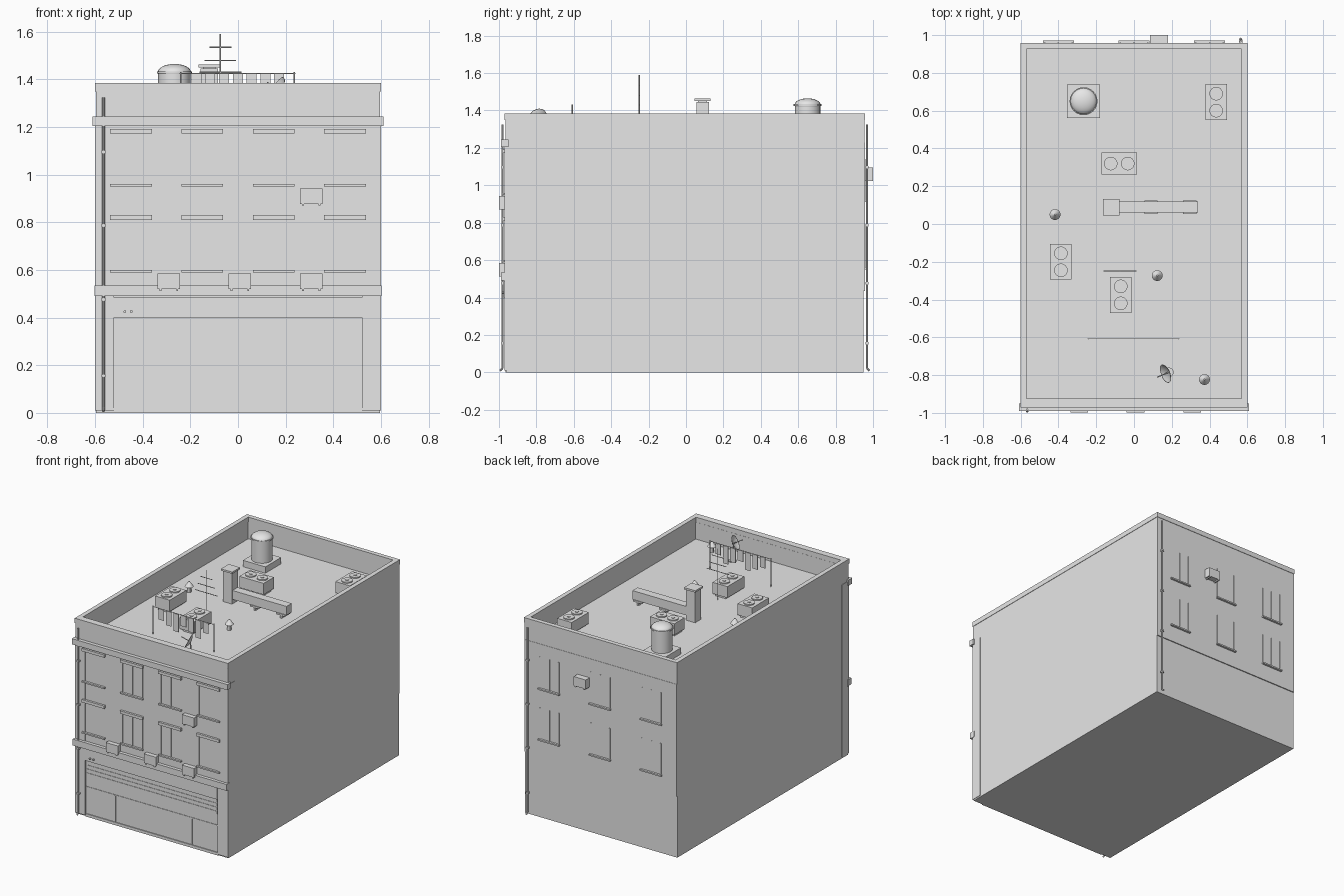
import bpy
import math
from mathutils import Vector

old = bpy.data.objects.get("Cube")
if old:
    bpy.data.objects.remove(old, do_unlink=True)

grey = bpy.data.materials.new("plain grey")
grey.use_nodes = True
grey.diffuse_color = (0.8, 0.8, 0.8, 1)
grey.node_tree.nodes["Principled BSDF"].inputs["Base Color"].default_value = (0.8, 0.8, 0.8, 1)


def finish(name, smooth=False):
    ob = bpy.context.object
    ob.name = name
    ob.data.materials.append(grey)
    if smooth:
        bpy.ops.object.shade_smooth_by_angle()
    return ob


def box(name, x0, x1, y0, y1, z0, z1):
    """Box between opposite corners."""
    bpy.ops.mesh.primitive_cube_add(size=1, location=((x0 + x1) / 2, (y0 + y1) / 2, (z0 + z1) / 2))
    ob = bpy.context.object
    for v in ob.data.vertices:
        v.co = Vector((v.co.x * (x1 - x0), v.co.y * (y1 - y0), v.co.z * (z1 - z0)))
    return finish(name)


def cone(name, x, y, z0, z1, r0, r1, sides=16):
    """Upright cylinder or truncated cone."""
    bpy.ops.mesh.primitive_cone_add(vertices=sides, radius1=r0, radius2=r1, depth=z1 - z0,
                                    location=(x, y, (z0 + z1) / 2))
    return finish(name, True)


def rod(name, a, b, r, sides=8):
    """Round bar between two points."""
    a, b = Vector(a), Vector(b)
    d = b - a
    bpy.ops.mesh.primitive_cylinder_add(vertices=sides, radius=r, depth=d.length, location=(a + b) / 2,
                                        rotation=d.to_track_quat('Z', 'Y').to_euler())
    return finish(name, True)


W, FRONT, BACK, ROOF, TOP = 0.597, -0.96, 0.95, 1.23, 1.385

# Main block, corner strips and rear plaster
box("main_block", -W, W, FRONT, BACK, 0, ROOF)
box("rear_plaster", -W, W, BACK, 0.957, 0.435, ROOF)
for s in (-1, 1):
    xs = sorted((s * 0.52, s * 0.6))
    box("front_pilaster", *xs, -0.97, -0.89, 0.01, ROOF)

# Parapet walls and coping
for name, t, z0, z1, g in (("parapet", 0.027, ROOF, 1.35, 0), ("coping", 0.032, 1.35, TOP, 0.003)):
    w, y0, y1 = W + g, -0.965 - 2 * g, 0.955 + g
    box(name + "_front", -w, w, y0, y0 + t + 0.015, z0, z1)
    box(name + "_back", -w, w, y1 - t, y1, z0, z1)
    box(name + "_left", w - t, w, y0, y1, z0, z1)
    box(name + "_right", -w, -w + t, y0, y1, z0, z1)

# Facade bands
box("upper_facade", -0.52, 0.52, -0.967, FRONT, 0.49, ROOF)
box("cornice", -0.61, 0.61, -0.99, -0.95, 1.205, 1.245)
box("floor_band", -0.603, 0.603, -0.99, -0.95, 0.49, 0.535)


def window(x, z0, z1, half, y, out, lintel):
    """Window surround projecting from a wall in direction out."""
    def part(name, a, b, depth, c, d):
        box(name, a, b, *sorted((y, y + out * depth)), c, d)
    part("window_sill", x - half, x + half, 0.015, z0 - 0.01, z0)
    if lintel:
        part("window_hood", x - half, x + half, 0.015, z1, z1 + 0.02)
    for s in (-1, 1):
        part("window_jamb", x + s * (half - 0.01) - 0.004, x + s * (half - 0.01) + 0.004, 0.004, z0, z1)
    part("window_mullion", x - 0.004, x + 0.004, 0.003, z0, z1)


for x in (-0.45, -0.15, 0.15, 0.45):
    for z0, z1 in ((0.6, 0.81), (0.96, 1.172)):
        window(x, z0, z1, 0.088, -0.967, -1, True)
for x in (-0.4, 0, 0.4):
    for z0 in (0.56, 0.92):
        window(x, z0, z0 + 0.22, 0.083, 0.957, 1, False)


# Wall cooling units with a grille
def wall_unit(x, z, y0, y1):
    box("wall_cooler", x - 0.047, x + 0.047, y0, y1, z, z + 0.065)
    for s in (-1, 1):
        box("cooler_bracket", x + s * 0.035 - 0.004, x + s * 0.035 + 0.004, y0, y1, z - 0.008, z)


for x, z in ((-0.29, 0.52), (0.008, 0.52), (0.308, 0.52), (0.308, 0.878)):
    wall_unit(x, z, -0.999, -0.96)
wall_unit(0.133, 1.03, 0.957, 1.0)

# Shop front: sign panel, roller shutter slats and door frames
box("sign_panel", -0.52, 0.52, -0.975, FRONT, 0.4, 0.485)
for i in range(4):
    z = 0.29 + i * 0.028
    box("shutter_slat", -0.51, 0.51, -0.963, FRONT, z, z + 0.02)
box("shop_step", -0.52, 0.52, -0.966, FRONT, 0, 0.02)
for x in (-0.29, 0.31):
    box("door_frame", x - 0.004, x + 0.004, -0.964, FRONT, 0.02, 0.21)
box("door_rail", -0.515, 0.515, -0.963, FRONT, 0.205, 0.213)
for x in (-0.475, -0.448):
    rod("sign_lamp", (x, -0.97, 0.425), (x, -0.985, 0.425), 0.006)

# Drainpipes
for x, y, out in ((-0.565, -0.981, -1), (0.565, 0.968, 1)):
    rod("drainpipe", (x, y, 0.02), (x, y, 1.325), 0.006)
    rod("drain_spout", (x, y, 0.022), (x, y + out * 0.014, 0.008), 0.006)
    for z in (0.15, 0.47, 0.78, 1.09):
        box("pipe_clip", x - 0.009, x + 0.009, y - 0.009, y + 0.009, z, z + 0.012)

# Rooftop cooling units with two fans each
for x, y, hx, hy in ((0.435, 0.645, 0.057, 0.095), (-0.078, 0.32, 0.095, 0.058),
                     (-0.387, -0.2, 0.057, 0.093), (-0.07, -0.375, 0.058, 0.095)):
    box("roof_cooler", x - hx, x + hx, y - hy, y + hy, 1.245, 1.325)
    for s in (-1, 1):
        ox, oy = (s * 0.045, 0) if hx > hy else (0, s * 0.045)
        cone("fan_ring", x + ox, y + oy, 1.325, 1.333, 0.036, 0.036)
        cone("fan_hub", x + ox, y + oy, 1.333, 1.337, 0.012, 0.012, 8)
        box("cooler_foot", x + ox - 0.04, x + ox + 0.04, y + oy - 0.04, y + oy + 0.04, ROOF, 1.245)

# Water tank with domed lid
tx, ty = -0.267, 0.65
box("tank_base", tx - 0.088, tx + 0.088, ty - 0.088, ty + 0.088, ROOF, 1.275)
cone("water_tank", tx, ty, 1.275, 1.425, 0.068, 0.068, 24)
cone("tank_rim", tx, ty, 1.425, 1.434, 0.074, 0.074, 24)
bpy.ops.mesh.primitive_uv_sphere_add(segments=24, ring_count=12, radius=0.07, location=(tx, ty, 1.43))
bpy.context.object.scale.z = 0.5
finish("tank_dome", True)

# Duct and exhaust stack
box("duct", -0.09, 0.338, 0.06, 0.118, 1.262, 1.325)
box("exhaust_stack", -0.157, -0.085, 0.055, 0.122, ROOF, 1.445)
box("stack_cap", -0.165, -0.077, 0.045, 0.132, 1.45, 1.463)
box("stack_neck", -0.147, -0.095, 0.065, 0.112, 1.44, 1.455)
for x in (0.09, 0.295):
    box("duct_support", x - 0.035, x + 0.035, 0.054, 0.124, 1.252, 1.264)
    box("duct_leg", x - 0.006, x + 0.006, 0.06, 0.118, ROOF, 1.255)

# Mushroom vents
for x, y in ((-0.418, 0.05), (0.123, -0.273), (0.373, -0.823)):
    cone("vent_stem", x, y, ROOF, 1.275, 0.014, 0.014, 12)
    cone("vent_hood", x, y, 1.27, 1.305, 0.029, 0.004, 16)

# Aerial mast with three crossbars
rod("aerial_mast", (-0.074, -0.25, ROOF), (-0.074, -0.25, 1.59), 0.003)
for z, half in ((1.43, 0.088), (1.48, 0.066), (1.535, 0.046)):
    rod("aerial_bar", (-0.074 - half, -0.25, z), (-0.074 + half, -0.25, z), 0.0025)

# Washing line
for x in (-0.24, 0.237):
    rod("line_post", (x, -0.608, ROOF), (x, -0.608, 1.432), 0.003)
rod("washing_line", (-0.245, -0.608, 1.425), (0.242, -0.608, 1.425), 0.002)
for i in range(7):
    x, drop = -0.175 + i * 0.058, 0.075 + 0.025 * (i % 3)
    box("laundry", x - 0.021, x + 0.021, -0.61, -0.606, 1.422 - drop, 1.422)

# Satellite dish: curved bowl, feed arm and stand
centre = Vector((0.172, -0.79, 1.36))
aim = Vector((-0.82, -0.35, 0.45)).normalized()
bpy.ops.mesh.primitive_grid_add(x_subdivisions=2, y_subdivisions=2, size=1)
bpy.ops.object.delete()
bpy.ops.mesh.primitive_uv_sphere_add(segments=20, ring_count=12, radius=0.052, location=centre,
                                     rotation=aim.to_track_quat('Z', 'Y').to_euler())
dish = finish("dish", True)
for v in dish.data.vertices:
    r2 = (v.co.x ** 2 + v.co.y ** 2) / 0.052 ** 2
    v.co.z = 0.018 * r2 - 0.012 + (0.002 if v.co.z > 0 else 0)
rod("dish_arm", centre - aim * 0.01, centre + aim * 0.06, 0.003)
rod("dish_stand", (0.185, -0.785, ROOF), centre - aim * 0.008, 0.004)
cone("dish_foot", 0.185, -0.785, ROOF, 1.238, 0.025, 0.025)
